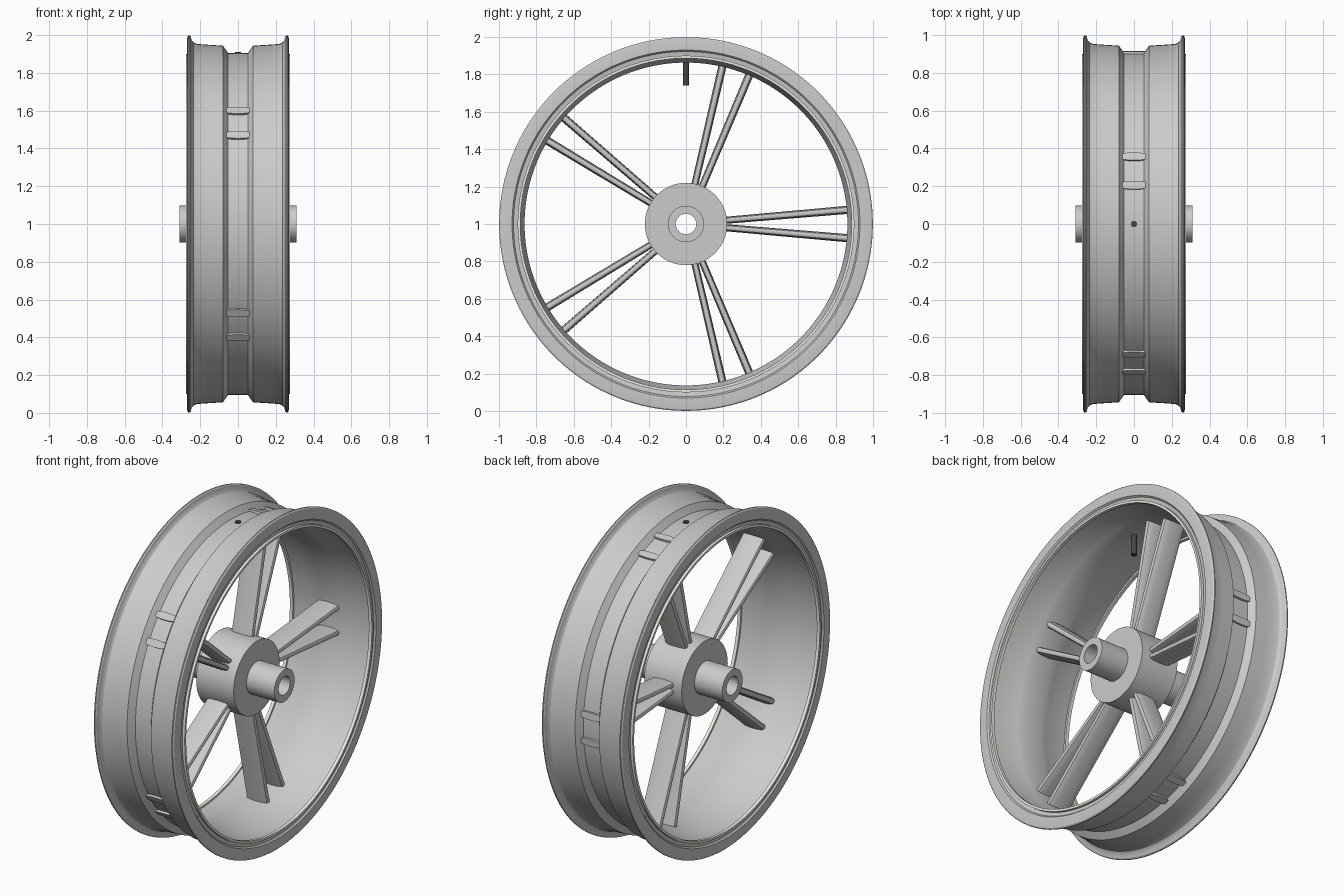
import bpy, bmesh, math
from mathutils import Vector, Matrix

if "Cube" in bpy.data.objects:
    bpy.data.objects.remove(bpy.data.objects["Cube"])

CENTRE = Vector((0, 0, 1))


def material(name, rgb):
    m = bpy.data.materials.new(name)
    m.diffuse_color = (*rgb, 1)
    m.use_nodes = True
    m.node_tree.nodes["Principled BSDF"].inputs["Base Color"].default_value = m.diffuse_color
    return m


def finish(name, bm, mat=None, angle=30):
    bmesh.ops.recalc_face_normals(bm, faces=bm.faces)
    me = bpy.data.meshes.new(name)
    bm.to_mesh(me)
    bm.free()
    ob = bpy.data.objects.new(name, me)
    bpy.context.collection.objects.link(ob)
    if mat:
        me.materials.append(mat)
    bpy.ops.object.select_all(action='DESELECT')
    ob.select_set(True)
    bpy.context.view_layer.objects.active = ob
    bpy.ops.object.shade_smooth_by_angle(angle=math.radians(angle))
    return ob


def skin(bm, rings, closed):
    """Join neighbouring loops of points with quads."""
    vs = [[bm.verts.new(p) for p in r] for r in rings]
    n = len(vs[0])
    for i in range(len(vs) if closed else len(vs) - 1):
        a, b = vs[i], vs[(i + 1) % len(vs)]
        for j in range(n):
            bm.faces.new((a[j], a[(j + 1) % n], b[(j + 1) % n], b[j]))
    if not closed:
        bm.faces.new(vs[0])
        bm.faces.new(vs[-1])


def lathe(name, profile, seg=160, mat=None, angle=30):
    """Turn a closed (x, radius) profile around the wheel axis."""
    bm = bmesh.new()
    rings = []
    for i in range(seg):
        a = 2 * math.pi * i / seg
        rings.append([CENTRE + Vector((x, r * math.cos(a), r * math.sin(a))) for x, r in profile])
    skin(bm, rings, True)
    return finish(name, bm, mat, angle)


def mirrored(half):
    return half + [(-x, r) for x, r in reversed(half)]


cream = material("cream", (0.85, 0.83, 0.74))
dark = material("dark_rubber", (0.06, 0.06, 0.06))

# rim: drop centre, bead seats, flanges and the inner barrel
rim_half = [(0.052, 0.905), (0.08, 0.944), (0.16, 0.949), (0.215, 0.953), (0.235, 0.960),
            (0.246, 0.974), (0.250, 0.992), (0.256, 0.999), (0.262, 0.999), (0.268, 0.992),
            (0.271, 0.965), (0.271, 0.930), (0.262, 0.922), (0.258, 0.898),
            (0.225, 0.894), (0.15, 0.885), (0.10, 0.872), (0.06, 0.863)]
lathe("rim", mirrored(rim_half), angle=28)

# pale stripe rings on both inner lips
for s, side in ((1, "right"), (-1, "left")):
    lathe("stripe_ring_" + side,
          [(s * 0.254, 0.886), (s * 0.274, 0.886), (s * 0.274, 0.900), (s * 0.254, 0.900)], mat=cream)

# hub with hollow axle tube
lathe("hub", mirrored([(0.125, 0.055), (0.125, 0.22)]), seg=96)
lathe("axle_tube", mirrored([(0.31, 0.055), (0.31, 0.097)]), seg=64)

# five pairs of blade spokes, poking slightly through the drop centre
quarter = [(0.070, 0.006), (0.066, 0.013), (0.054, 0.018), (0.030, 0.021), (0, 0.022)]
upper = quarter + [(-x, t) for x, t in reversed(quarter[:-1])]
section = upper + [(x, -t) for x, t in reversed(upper)]
for k in range(5):
    for s in (1, -1):
        a, b = Vector((0, 0.19, s * 0.018)), Vector((0, 0.914, s * 0.080))
        d = (b - a).normalized()
        n = Vector((0, -d.z, d.y))
        turn = Matrix.Rotation(math.radians(72 * k), 3, 'X')
        bm = bmesh.new()
        rings = [[CENTRE + turn @ (p + Vector((x, 0, 0)) + n * t * w) for x, t in section]
                 for p, w in ((a, 0.85), (b, 1.0))]
        skin(bm, rings, False)
        finish(f"spoke_{k + 1}_{'a' if s > 0 else 'b'}", bm, angle=35)

# valve stem
bm = bmesh.new()
bmesh.ops.create_cone(bm, cap_ends=True, segments=24, radius1=0.017, radius2=0.017, depth=0.17,
                      matrix=Matrix.Translation((0, 0, 1.825)))
finish("valve_stem", bm, dark)
